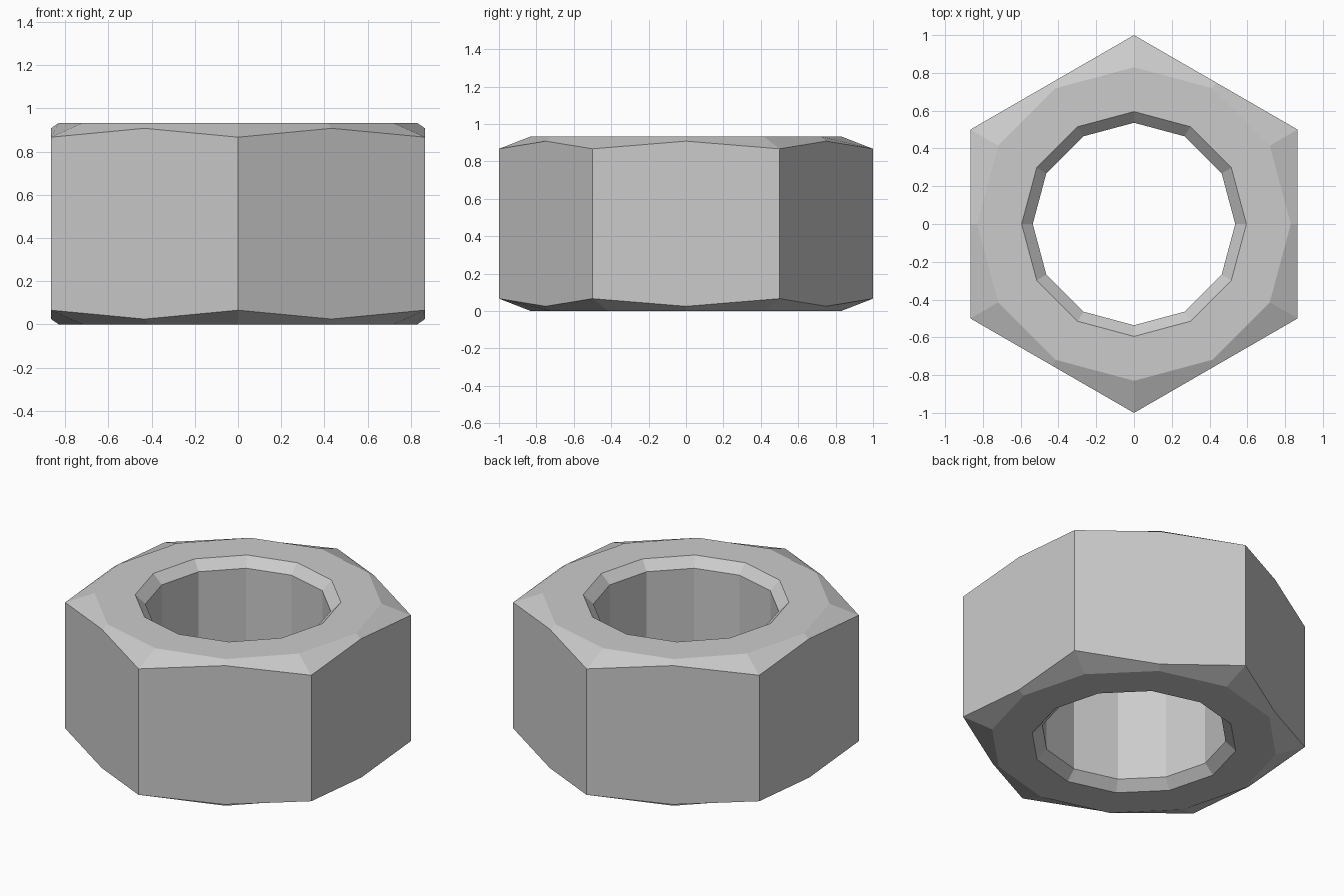
import bpy, bmesh
from math import cos, sin, radians

if "Cube" in bpy.data.objects:
    bpy.data.objects.remove(bpy.data.objects["Cube"])

H = 0.933     # total height
N = 12        # sides of the bore and of the chamfer rings
FLAT = cos(radians(30))

# Closed cross-section loop: (radius at flats, radius at corners, z at flats, z at corners)
profile = [
    (0.83, 0.83, H, H),                       # top face, outer edge
    (FLAT, 1.0, H - 0.025, H - 0.066),        # upper edge of the hexagon walls
    (FLAT, 1.0, 0.025, 0.066),                # lower edge of the hexagon walls
    (0.83, 0.83, 0, 0),                       # bottom face, outer edge
    (0.595, 0.595, 0, 0),                     # bore chamfer, bottom
    (0.536, 0.536, 0.057, 0.057),
    (0.536, 0.536, H - 0.057, H - 0.057),     # bore chamfer, top
    (0.595, 0.595, H, H),
]

bm = bmesh.new()
rings = []
for rf, rc, zf, zc in profile:
    ring = []
    for i in range(N):
        a = radians(30 * i)
        r, z = (rc, zc) if i % 2 else (rf, zf)
        ring.append(bm.verts.new((r * cos(a), r * sin(a), z)))
    rings.append(ring)

# Bridge every ring to the next, closing the loop through the bore
for k, a in enumerate(rings):
    b = rings[(k + 1) % len(rings)]
    for i in range(N):
        j = (i + 1) % N
        bm.faces.new((a[i], b[i], b[j], a[j]))
bmesh.ops.recalc_face_normals(bm, faces=bm.faces)

mesh = bpy.data.meshes.new("hex_nut")
bm.to_mesh(mesh)
bm.free()
bpy.context.collection.objects.link(bpy.data.objects.new("hex_nut", mesh))
